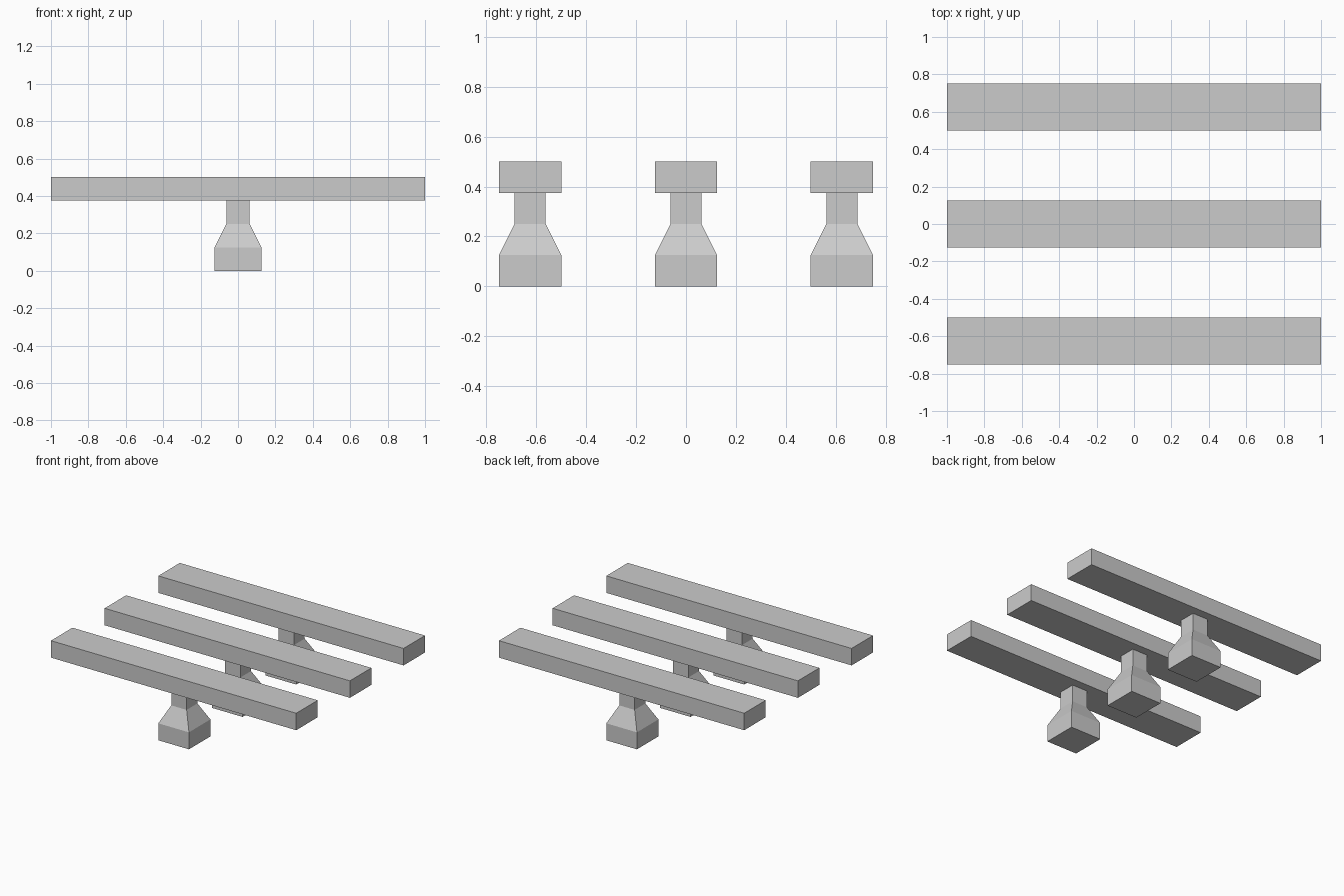
import bpy
import bmesh

if "Cube" in bpy.data.objects:
    bpy.data.objects.remove(bpy.data.objects["Cube"])


def make_object(name, sections, y):
    """Stack rectangular sections (half_x, half_y, z) into a closed solid."""
    bm = bmesh.new()
    rings = [[bm.verts.new((sx * hx, sy * hy, z))
              for sx, sy in ((-1, -1), (1, -1), (1, 1), (-1, 1))]
             for hx, hy, z in sections]
    for low, high in zip(rings, rings[1:]):
        for i in range(4):
            j = (i + 1) % 4
            bm.faces.new((low[i], low[j], high[j], high[i]))
    bm.faces.new(rings[0][::-1])
    bm.faces.new(rings[-1])
    bmesh.ops.recalc_face_normals(bm, faces=bm.faces)
    mesh = bpy.data.meshes.new(name)
    bm.to_mesh(mesh)
    bm.free()
    obj = bpy.data.objects.new(name, mesh)
    obj.location.y = y
    bpy.context.collection.objects.link(obj)


# Square footing, tapered shoulder and narrow neck
POST = [(0.125, 0.125, 0), (0.125, 0.125, 0.125),
        (0.0625, 0.0625, 0.25), (0.0625, 0.0625, 0.375)]
# Long flat beam carried by each post
BEAM = [(1, 0.125, 0.375), (1, 0.125, 0.5)]

for label, y in (("front", -0.625), ("middle", 0), ("back", 0.625)):
    make_object(f"{label}_post", POST, y)
    make_object(f"{label}_beam", BEAM, y)
